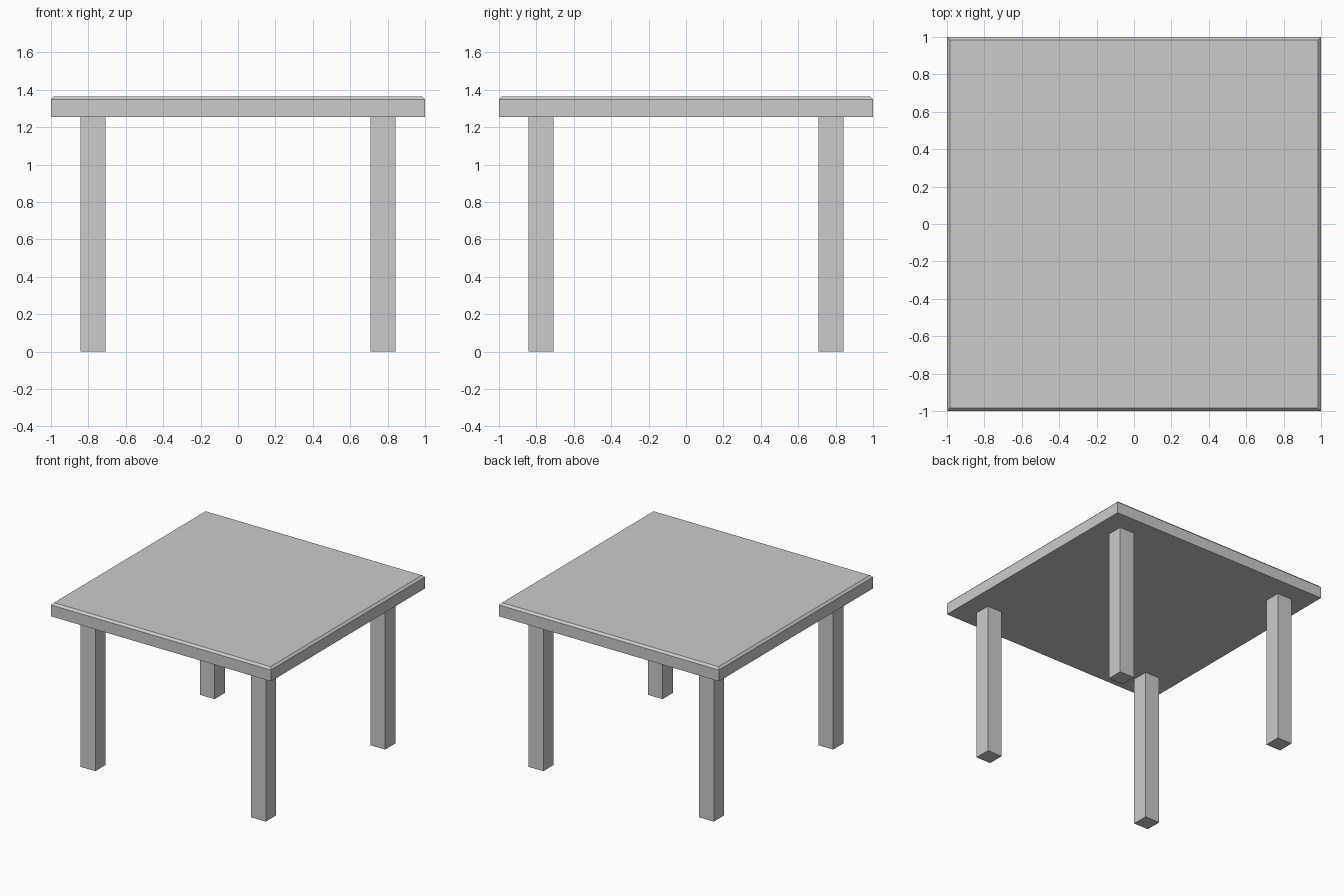
import bpy
import bmesh

if "Cube" in bpy.data.objects:
    bpy.data.objects.remove(bpy.data.objects["Cube"])

TOP_Z, UNDER_Z = 1.365, 1.255
CHAMFER = 0.017
LEG_POS, LEG_W = 0.775, 0.134


def box(name, size, centre, chamfer_top=0):
    bm = bmesh.new()
    bmesh.ops.create_cube(bm, size=1)
    bmesh.ops.scale(bm, vec=size, verts=bm.verts)
    bmesh.ops.translate(bm, vec=centre, verts=bm.verts)
    if chamfer_top:
        # Shrink the top rim above a horizontal cut to form the chamfer
        rim_z = centre[2] + size[2] / 2
        bmesh.ops.bisect_plane(bm, geom=bm.verts[:] + bm.edges[:] + bm.faces[:],
                               plane_co=(0, 0, rim_z - chamfer_top), plane_no=(0, 0, 1))
        for v in bm.verts:
            if v.co.z > rim_z - chamfer_top / 2:
                v.co.x -= chamfer_top if v.co.x > 0 else -chamfer_top
                v.co.y -= chamfer_top if v.co.y > 0 else -chamfer_top
    mesh = bpy.data.meshes.new(name)
    bm.to_mesh(mesh)
    bm.free()
    obj = bpy.data.objects.new(name, mesh)
    bpy.context.collection.objects.link(obj)
    return obj


# Table top with a chamfered upper rim
box("table_top", (2, 2, TOP_Z - UNDER_Z), (0, 0, (TOP_Z + UNDER_Z) / 2), CHAMFER)

# Four square legs
for depth, sy in (("front", -1), ("back", 1)):
    for side, sx in (("left", -1), ("right", 1)):
        box(f"{depth}_{side}_leg", (LEG_W, LEG_W, UNDER_Z),
            (sx * LEG_POS, sy * LEG_POS, UNDER_Z / 2))
